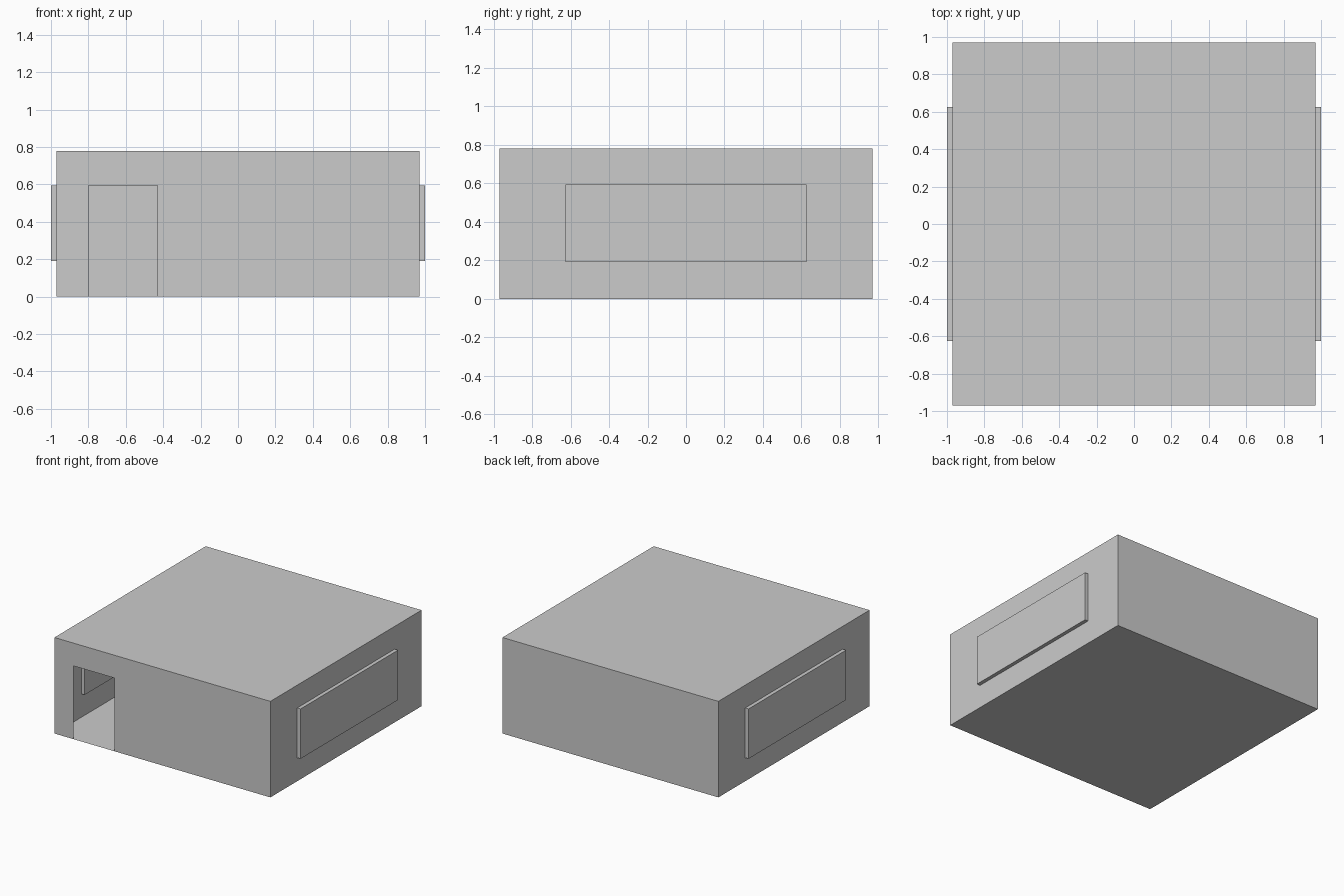
import bpy, bmesh

if "Cube" in bpy.data.objects:
    bpy.data.objects.remove(bpy.data.objects["Cube"])

W, H = 0.97, 0.78                      # half width, wall height
DOOR_L, DOOR_R, DOOR_H = -0.80, -0.43, 0.595


def make_object(name, bm):
    mesh = bpy.data.meshes.new(name)
    bm.to_mesh(mesh)
    bm.free()
    obj = bpy.data.objects.new(name, mesh)
    bpy.context.collection.objects.link(obj)
    return obj


# Room shell: thin-walled box whose front wall is outlined around the doorway
bm = bmesh.new()
profile = [(-W, 0), (-W, H), (W, H), (W, 0),
           (DOOR_R, 0), (DOOR_R, DOOR_H), (DOOR_L, DOOR_H), (DOOR_L, 0)]
front = [bm.verts.new((x, -W, z)) for x, z in profile]
back = [bm.verts.new((x, W, z)) for x, z in profile[:4]]
bm.faces.new(front)                                    # front wall
bm.faces.new(back)                                     # back wall
for i in range(3):                                     # left wall, roof, right wall
    bm.faces.new((front[i], front[i + 1], back[i + 1], back[i]))
bm.faces.new((front[0], front[7], front[4], front[3], back[3], back[0]))  # floor
bmesh.ops.recalc_face_normals(bm, faces=bm.faces)
make_object("room_shell", bm)

# Window panels: slabs set through the side walls
for name, side in (("left_window", -1), ("right_window", 1)):
    bm = bmesh.new()
    bmesh.ops.create_cube(bm, size=1)
    bmesh.ops.scale(bm, vec=(0.06, 1.25, 0.405), verts=bm.verts)
    obj = make_object(name, bm)
    obj.location = (side * W, 0, 0.3925)
